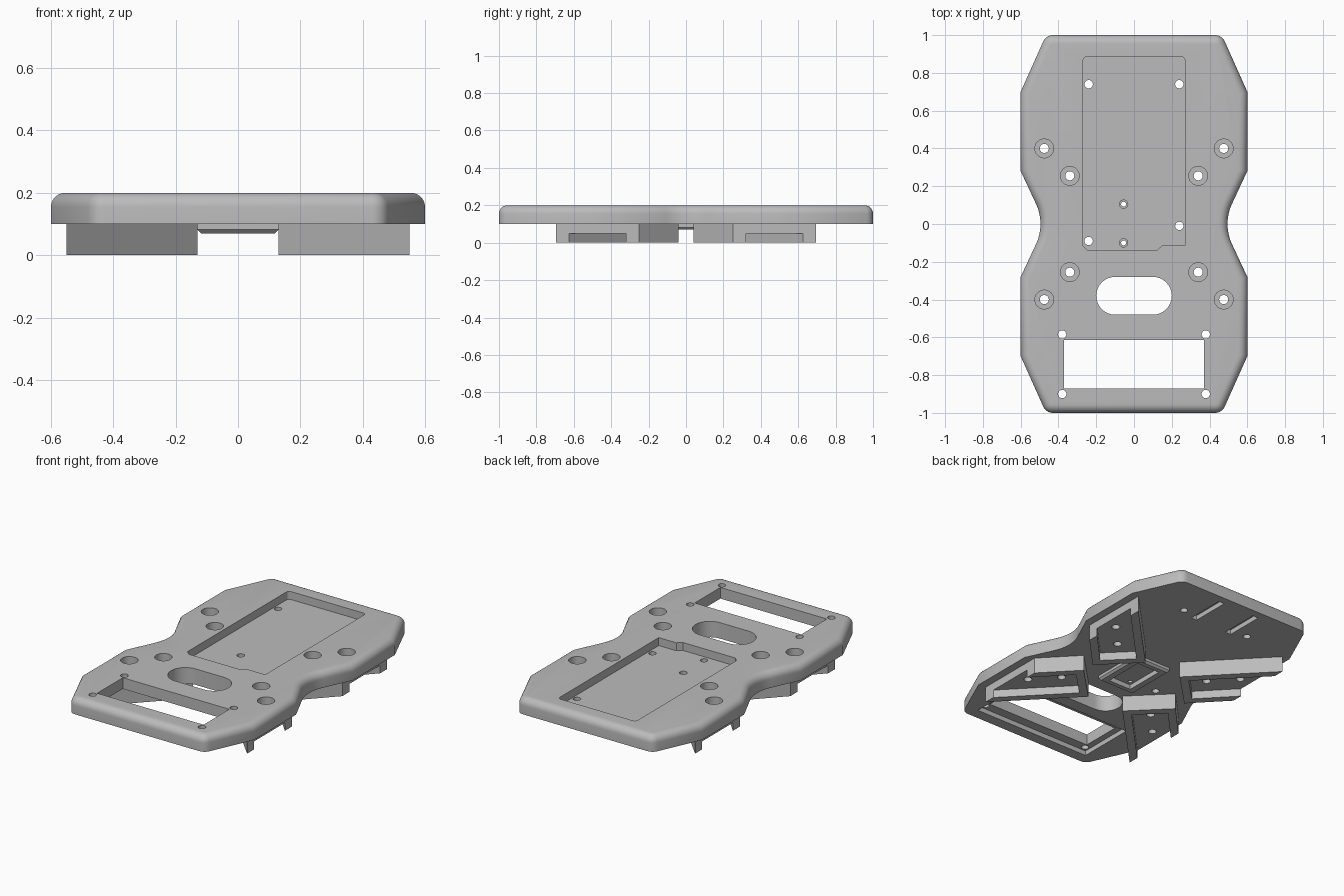
import bpy, bmesh, math
from math import sin, cos, pi, radians

if "Cube" in bpy.data.objects:
    bpy.data.objects.remove(bpy.data.objects["Cube"])

grey = bpy.data.materials.new("plain_grey")
grey.use_nodes = True
grey.diffuse_color = (0.5, 0.5, 0.5, 1)
grey.node_tree.nodes["Principled BSDF"].inputs["Base Color"].default_value = (0.5, 0.5, 0.5, 1)


def prism(name, pts, z0, z1, bevel=0, segments=6, bottom=False):
    """Extrude an outline from z0 to z1, optionally rounding its top or bottom rim."""
    bm = bmesh.new()
    face = bm.faces.new([bm.verts.new((x, y, z0)) for x, y in pts])
    ext = bmesh.ops.extrude_face_region(bm, geom=[face])
    for v in ext["geom"]:
        if isinstance(v, bmesh.types.BMVert):
            v.co.z = z1
    bmesh.ops.recalc_face_normals(bm, faces=bm.faces)
    if bevel:
        level = z0 if bottom else z1
        rim = [e for e in bm.edges if all(abs(v.co.z - level) < 1e-5 for v in e.verts)]
        bmesh.ops.bevel(bm, geom=rim, offset=bevel, segments=segments,
                        profile=0.5, affect='EDGES')
    mesh = bpy.data.meshes.new(name)
    bm.to_mesh(mesh)
    bm.free()
    mesh.materials.append(grey)
    ob = bpy.data.objects.new(name, mesh)
    bpy.context.collection.objects.link(ob)
    return ob


def cut(target, cutter):
    mod = target.modifiers.new("cut", 'BOOLEAN')
    mod.operation, mod.solver, mod.object = 'DIFFERENCE', 'EXACT', cutter
    bpy.context.view_layer.objects.active = target
    bpy.ops.object.modifier_apply(modifier=mod.name)
    bpy.data.objects.remove(cutter)


def arc(cx, cy, r, a0, a1, n):
    return [(cx + r * cos(radians(a0 + (a1 - a0) * i / n)),
             cy + r * sin(radians(a0 + (a1 - a0) * i / n))) for i in range(n + 1)]


def rect(x0, x1, y0, y1):
    return [(x0, y0), (x1, y0), (x1, y1), (x0, y1)]


def drill(target, x, y, r, z0, z1):
    cut(target, prism("drill", arc(x, y, r, 0, 345, 23), z0, z1))


# Plate outline: one quarter, mirrored twice
quarter = arc(0.745, 0, 0.25, 180, 155, 6) + [(0.6, 0.28), (0.6, 0.7)]
quarter += arc(0.43, 0.945, 0.055, 24, 90, 5)
right = [(x, -y) for x, y in reversed(quarter)] + quarter[1:]
outline = right + [(-x, -y) for x, y in right]
plate = prism("base_plate", outline, 0.1, 0.2, bevel=0.045)

# Board recess with rounded corners and a stepped front edge
recess = arc(0.25, 0.865, 0.02, 0, 90, 4) + arc(-0.25, 0.865, 0.02, 90, 180, 4)
recess += [(-0.27, -0.115), (-0.245, -0.14), (0.12, -0.14), (0.148, -0.115), (0.27, -0.115)]
cut(plate, prism("recess", recess, 0.15, 0.3))

# Cable slot, display window and its underside ledge
slot = arc(0.1, -0.38, 0.1, -90, 90, 16) + arc(-0.1, -0.38, 0.1, 90, 270, 16)
cut(plate, prism("slot", slot, 0, 0.3))
cut(plate, prism("window", rect(-0.37, 0.37, -0.87, -0.615), 0, 0.3))
cut(plate, prism("ledge", rect(-0.41, 0.41, -0.93, -0.56), 0, 0.13))

# Strap grooves on the underside
for x in (-0.13, 0.13):
    cut(plate, prism("groove", rect(x - 0.02, x + 0.02, 0.7, 0.95), 0, 0.13))

# Screw holes
for x, y in ((-0.24, 0.74), (0.24, 0.74), (0.24, -0.01), (-0.24, -0.09)):
    drill(plate, x, y, 0.022, 0, 0.3)
for x in (-0.38, 0.38):
    for y in (-0.9, -0.585):
        drill(plate, x, y, 0.022, 0, 0.3)
for y in (-0.1, 0.105):
    drill(plate, -0.055, y, 0.013, 0, 0.3)
    drill(plate, -0.055, y, 0.022, 0.125, 0.3)

# Motor mounts: angled pads with walls on three sides, open outwards
mount = [(0.13, 0.26), (0.35, 0.04), (0.55, 0.25), (0.55, 0.695)]
pocket = [(0.2, 0.26), (0.35, 0.11), (0.55, 0.32), (0.7, 0.47), (0.7, 0.78), (0.55, 0.625)]
bolts = [(0.475, 0.4), (0.34, 0.255)]
for side, sx in (("left", 1), ("right", -1)):
    for end, sy in (("front", -1), ("back", 1)):
        def flip(pts):
            return [(x * sx, y * sy) for x, y in pts]
        pad = prism(f"{end}_{side}_motor_mount", flip(mount), 0, 0.1)
        cut(pad, prism("pocket", flip(pocket), -0.1, 0.05))
        for x, y in flip(bolts):
            drill(plate, x, y, 0.05, 0, 0.3)
            drill(pad, x, y, 0.024, -0.1, 0.2)

# Shallow frame under the middle
frame = prism("centre_frame", rect(-0.13, 0.13, -0.17, 0.17), 0.07, 0.1,
              bevel=0.012, segments=1, bottom=True)
cut(frame, prism("cavity", rect(-0.08, 0.08, -0.13, 0.13), 0, 0.2))

# Smooth rounded rims and hole walls, sharp elsewhere
for ob in bpy.context.view_layer.objects:
    ob.select_set(ob.type == 'MESH' and grey.name in ob.data.materials)
bpy.context.view_layer.objects.active = plate
bpy.ops.object.shade_smooth_by_angle(angle=radians(32))
